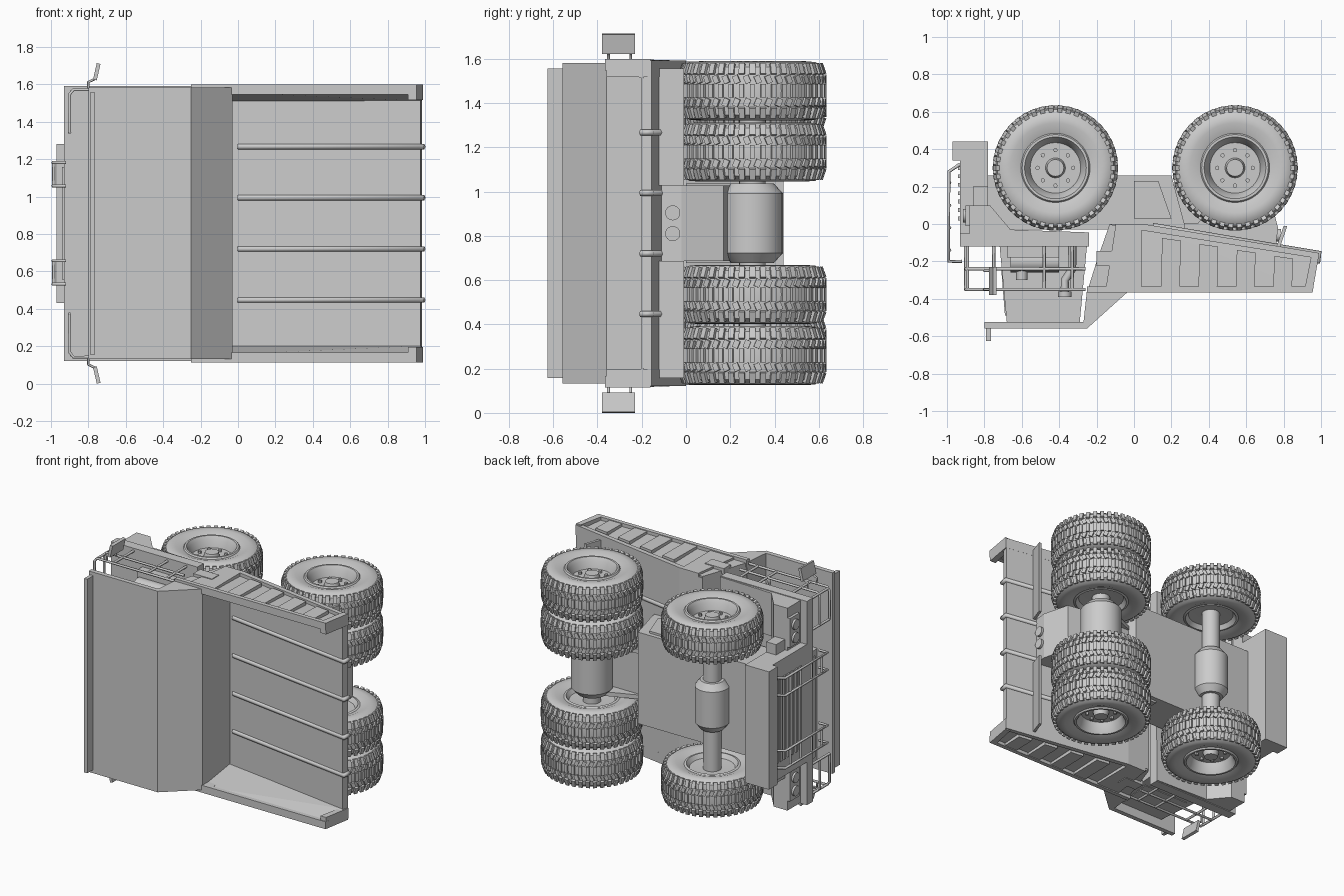
import bpy, bmesh, math
from mathutils import Matrix, Vector

if "Cube" in bpy.data.objects:
    bpy.data.objects.remove(bpy.data.objects["Cube"])

C = 0.857  # mid-plane of the truck, which lies on its side (width runs along z)


def finish(name, bm, smooth=False):
    bmesh.ops.recalc_face_normals(bm, faces=bm.faces)
    me = bpy.data.meshes.new(name)
    bm.to_mesh(me)
    bm.free()
    ob = bpy.data.objects.new(name, me)
    bpy.context.collection.objects.link(ob)
    if smooth:
        bpy.ops.object.select_all(action='DESELECT')
        ob.select_set(True)
        bpy.context.view_layer.objects.active = ob
        bpy.ops.object.shade_smooth_by_angle(angle=math.radians(35))
    return ob


def prism(name, pts, a, b):
    """Side profile in x,y extruded between two offsets from the mid-plane."""
    bm = bmesh.new()
    f = bm.faces.new([bm.verts.new((x, y, C + a)) for x, y in pts])
    r = bmesh.ops.extrude_face_region(bm, geom=[f])
    bmesh.ops.translate(bm, vec=(0, 0, b - a), verts=[v for v in r['geom'] if isinstance(v, bmesh.types.BMVert)])
    return finish(name, bm)


def box(name, x0, x1, y0, y1, a, b):
    return prism(name, [(x0, y0), (x1, y0), (x1, y1), (x0, y1)], a, b)


def hull(name, pts):
    bm = bmesh.new()
    for x, y, z in pts:
        bm.verts.new((x, y, C + z))
    bmesh.ops.convex_hull(bm, input=bm.verts)
    bmesh.ops.dissolve_limit(bm, angle_limit=0.01, verts=bm.verts, edges=bm.edges)
    return finish(name, bm)


def rod(name, pts, r=0.009):
    cu = bpy.data.curves.new(name, 'CURVE')
    cu.dimensions = '3D'
    cu.bevel_depth, cu.bevel_resolution, cu.use_fill_caps = r, 1, True
    sp = cu.splines.new('POLY')
    sp.points.add(len(pts) - 1)
    for p, q in zip(sp.points, pts):
        p.co = (q[0], q[1], C + q[2], 1)
    ob = bpy.data.objects.new(name, cu)
    bpy.context.collection.objects.link(ob)


def lathe(bm, prof, steps):
    vs = [bm.verts.new((r, 0, z)) for r, z in prof]
    es = [bm.edges.new(e) for e in zip(vs, vs[1:])]
    bmesh.ops.spin(bm, geom=vs + es, cent=(0, 0, 0), axis=(0, 0, 1), angle=2 * math.pi, steps=steps)
    bmesh.ops.remove_doubles(bm, verts=bm.verts, dist=1e-4)


def cyl(name, p, q, r, r2=None, seg=24):
    p, q = Vector(p), Vector(q)
    bm = bmesh.new()
    m = Matrix.Translation((p + q) / 2 + Vector((0, 0, C))) @ (q - p).to_track_quat('Z', 'Y').to_matrix().to_4x4()
    bmesh.ops.create_cone(bm, cap_ends=True, segments=seg, radius1=r, radius2=r if r2 is None else r2,
                          depth=(q - p).length, matrix=m)
    return finish(name, bm, True)


# wheel: lathed tyre and rim, tread lugs, hub and bolts
bm = bmesh.new()
lathe(bm, [(0, .05), (.135, .05), (.15, .10), (.165, .125), (.178, .125), (.185, .115), (.24, .134), (.285, .13),
           (.312, .108), (.322, .06), (.323, 0), (.322, -.06), (.312, -.108), (.285, -.13), (.24, -.134),
           (.185, -.115), (.17, -.12), (.15, -.09), (0, -.08)], 48)
N = 42
for i in range(N):
    for z, r, size, tilt, roll, ph in ((0, .326, (.019, .021, .062), 0, 0, 0),
                                       (.052, .325, (.018, .026, .036), 0, .4, .5),
                                       (-.052, .325, (.018, .026, .036), 0, -.4, .5),
                                       (.098, .314, (.026, .026, .05), -.33, 0, 0),
                                       (-.098, .314, (.026, .026, .05), .33, 0, 0)):
        m = (Matrix.Rotation((i + ph) * 2 * math.pi / N, 4, 'Z') @ Matrix.Translation((r, 0, z))
             @ Matrix.Rotation(tilt, 4, 'Y') @ Matrix.Rotation(roll, 4, 'X') @ Matrix.Diagonal((*size, 1)))
        bmesh.ops.create_cube(bm, size=1, matrix=m)
bmesh.ops.create_cone(bm, cap_ends=True, segments=20, radius1=.055, radius2=.045, depth=.04,
                      matrix=Matrix.Translation((0, 0, .065)))
for i in range(8):
    bmesh.ops.create_cone(bm, cap_ends=True, segments=6, radius1=.012, radius2=.012, depth=.02,
                          matrix=Matrix.Rotation(i * math.pi / 4, 4, 'Z') @ Matrix.Translation((.095, 0, .057)))
wheel = finish('wheel', bm, True)
spots = [(x, s * o, s) for s in (1, -1) for x, o in ((-.42, .553), (.54, .598), (.54, .322))]
for k, (x, z, s) in enumerate(spots):
    w = wheel if k == 0 else wheel.copy()
    if k:
        bpy.context.collection.objects.link(w)
    w.location = (x, .3, C + z)
    w.rotation_euler = (0 if s > 0 else math.pi, 0, 0)

# axles with differential housings
for n, x, r, half in (('front', -.42, .115, .13), ('rear', .54, .138, .135)):
    cyl(n + '_axle', (x, .3, -.58), (x, .3, .58), .06)
    cyl(n + '_differential', (x, .3, -half), (x, .3, half), r)
    for s in (1, -1):
        cyl(n + '_differential_cone', (x, .3, s * half), (x, .3, s * (half + .045)), r, r * .7)

# chassis
prism('chassis', [(-.79, .26), (.2, .26), (.27, 0), (.27, -.03), (-.79, -.03)], -.33, .33)
prism('rear_frame', [(.1, .2), (.55, .2), (.72, .17), (.77, -.02), (.76, -.11), (.2, -.02)], -.17, .17)
for s in (1, -1):
    prism('chassis_side_panel', [(0, .23), (.13, .23), (.2, .03), (0, .03)], s * .33, s * .345)
    cyl('tail_light', (.75, -.06, s * .047), (.785, -.06, s * .047), .034)
    prism('suspension_arm', [(.2, .2), (.26, 0), (.34, 0), (.56, .25), (.52, .33)], s * .15, s * .18)
    hull('mud_flap', [(x, y, z) for x, y in ((.76, -.125), (.78, -.125), (.8, -.01), (.82, -.01))
                      for z in (s * .17, s * .7)])

# front deck, nose and fenders
box('deck', -.93, -.24, -.12, -.05, -.735, .735)
prism('nose', [(-.97, .44), (-.78, .44), (-.78, -.1), (-.93, -.1), (-.93, .34), (-.97, .34)], -.425, .425)
for i in range(7):
    box('grille_bar', -.94, -.925, .02 + i * .045, .04 + i * .045, -.3, .3)
for s in (1, -1):
    prism('fender', [(-.88, -.06), (-.24, -.06), (-.24, -.045), (-.66, -.03), (-.77, .1), (-.88, .1)], s * .42, s * .73)
    box('headlight_box', -.9, -.87, -.01, .1, s * .45, s * .66)
    for z in (.505, .6):
        cyl('headlight', (-.9, .045, s * z), (-.915, .045, s * z), .036)
    box('fender_step', -.86, -.78, .1, .2, s * .42, s * .5)
    # boarding ladder
    for z in (.2, .325):
        rod('ladder_rail', [(-.93, .32, s * z), (-.99, .28, s * z), (-.99, -.2, s * z), (-.92, -.2, s * z)])
    for y in (.22, .1, -.02, -.14):
        rod('ladder_rung', [(-.985, y, s * .2), (-.985, y, s * .325)])
    # deck railing
    for y in (-.35, -.24):
        rod('hand_rail', [(-.26, y, s * .715), (-.88, y, s * .715), (-.9, y, s * .69), (-.9, y, s * .485)])
    for x, z in ((-.9, .485), (-.89, .705), (-.75, .715), (-.48, .715), (-.33, .715)):
        rod('rail_post', [(x, -.1, s * z), (x, -.35, s * z)])
    # wing mirror
    for y in (-.35, -.25):
        rod('mirror_arm', [(-.8, y, s * .715), (-.8, y, s * .755), (-.76, y, s * .775)], .007)
    hull('mirror', [(x, y, s * z) for y in (-.38, -.23)
                    for x, z in ((-.775, .77), (-.755, .765), (-.755, .857), (-.735, .852))])

# cab with window panels, air filters and exhaust
cab = [(-.72, -.1), (-.68, -.525), (-.29, -.525), (-.25, -.1)]
prism('cab', cab, -.66, .15)
for a, b in ((-.66, -.665), (.15, .155)):
    prism('cab_window', [(-.66, -.24), (-.64, -.49), (-.33, -.49), (-.3, -.24)], a, b)
hull('windscreen', [(x, y, z) for x, y in ((-.71, -.24), (-.69, -.49), (-.66, -.24), (-.66, -.49)) for z in (-.62, .11)])
cyl('air_filter', (-.66, -.2, .52), (-.4, -.2, .52), .058)
cyl('filter_cap', (-.6, -.23, .52), (-.6, -.3, .52), .03)
rod('exhaust_pipe', [(-.33, -.1, .6), (-.33, -.24, .6), (-.37, -.3, .6), (-.37, -.36, .6)], .022)
cyl('exhaust_cap', (-.37, -.36, .6), (-.37, -.39, .6), .036)
box('equipment_box', -.68, -.4, -.18, -.1, .25, .62)

# dump bed: floor, front wall and canopy
prism('bed_floor', [(-.13, 0), (.05, 0), (.985, -.155), (.975, -.2), (-.03, -.05), (-.13, -.03)], -.71, .71)
prism('bed_front_wall', [(-.25, -.36), (-.03, -.36), (-.03, -.03), (-.13, 0), (-.2, -.2)], -.72, .72)
prism('canopy', [(-.8, -.525), (-.8, -.558), (-.25, -.558), (-.03, -.36), (-.25, -.34), (-.27, -.525)], -.725, .725)
box('canopy_lip', -.79, -.765, -.625, -.55, -.7, .7)
for z in (-.41, -.137, .137, .41):
    rod('floor_rib', [(0, -.053, z), (.985, -.2, z), (.99, -.155, z), (.1, -.01, z)], .016)

# bed side walls with ribs and rails
for s in (1, -1):
    hull('bed_side', [(x, y, s * z) for x, y, z in (
        (-.05, -.36, .72), (.95, -.36, .72), (.985, -.16, .71), (.05, 0, .71), (-.05, 0, .71),
        (-.05, -.36, .70), (.95, -.36, .70), (.98, -.195, .655), (-.05, -.05, .655))])
    prism('top_rail', [(-.25, -.365), (.955, -.365), (.96, -.335), (-.25, -.335)], s * .69, s * .743)
    prism('bottom_rail', [(-.1, .0), (.05, 0), (.99, -.155), (.985, -.185), (.05, -.035), (-.1, -.035)],
          s * .66, s * .735)
    prism('rear_post', [(.91, -.36), (.955, -.36), (.99, -.16), (.95, -.16)], s * .66, s * .743)
    prism('front_post', [(-.15, -.34), (.04, -.34), (.04, -.02), (-.1, -.02)], s * .69, s * .735)
    box('side_lug', -.2, -.05, -.225, -.145, s * .7, s * .74)
    for i in range(4):
        x = .145 + i * .2
        y = -.075 - i * .032
        prism('side_rib', [(x, -.335), (x + .1, -.335), (x + .105, y - .014), (x + .005, y)], s * .7, s * .738)
